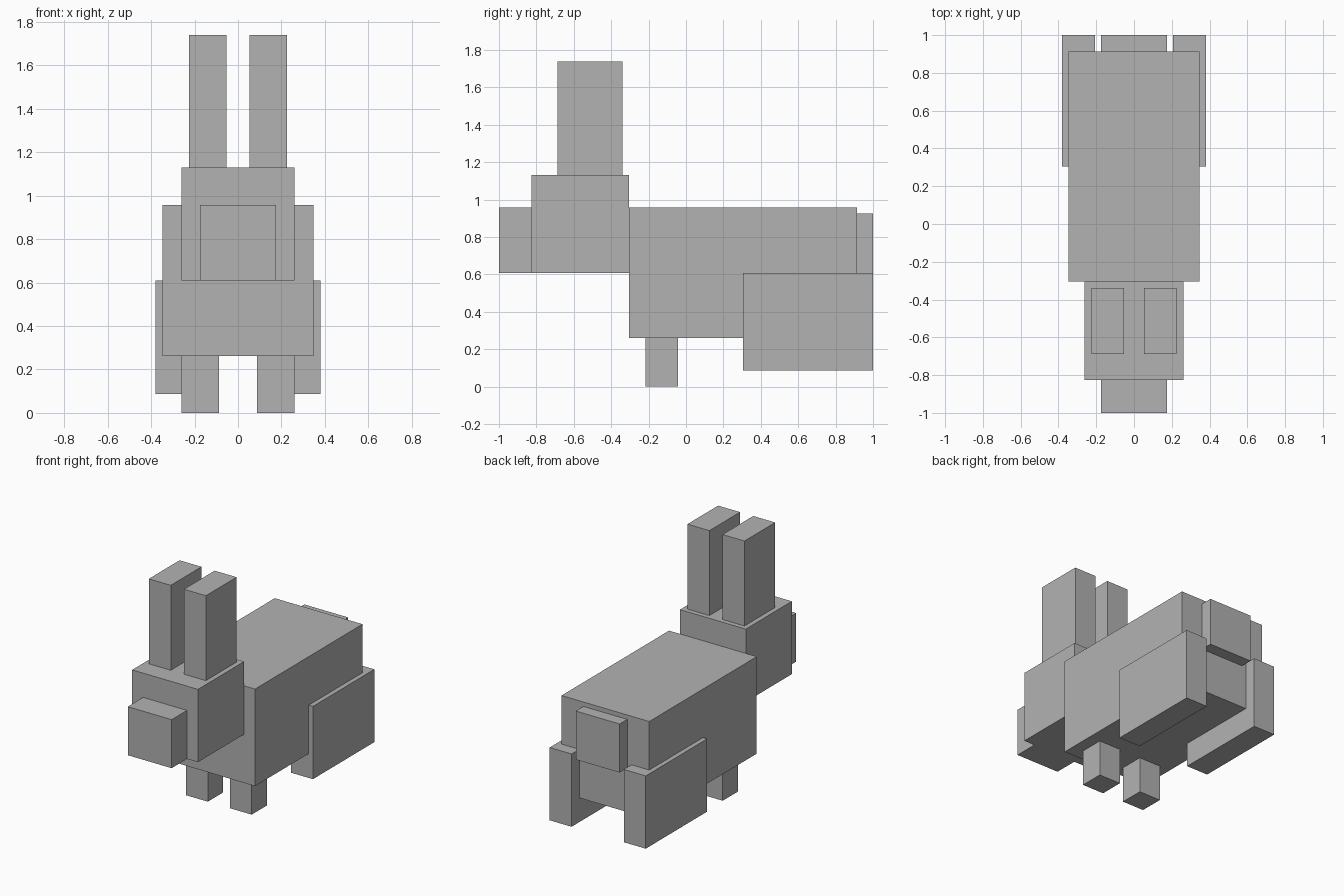
import bpy

if "Cube" in bpy.data.objects:
    bpy.data.objects.remove(bpy.data.objects["Cube"])

U = 2 / 23  # block unit: the model is 23 units long

grey = bpy.data.materials.new("plain grey")
grey.diffuse_color = (0.448, 0.448, 0.448, 1)
grey.use_nodes = True
grey.node_tree.nodes["Principled BSDF"].inputs["Base Color"].default_value = grey.diffuse_color


def box(name, x, y, z):
    """Box from (min, max) ranges; x and z in units, y in units from the nose."""
    ranges = (x, (y[0] - 11.5, y[1] - 11.5), z)
    bpy.ops.mesh.primitive_cube_add(size=1)
    ob = bpy.context.object
    ob.name = name
    for v in ob.data.vertices:
        v.co = [U * (lo if c < 0 else hi) for c, (lo, hi) in zip(v.co, ranges)]
    ob.data.materials.append(grey)
    return ob


def pair(name, x, y, z):
    """Matching left and right boxes."""
    box(name + "_right", x, y, z)
    box(name + "_left", (-x[1], -x[0]), y, z)


# Torso, head and snout
box("body", (-4, 4), (8, 22), (3, 11))
box("head", (-3, 3), (2, 8), (7, 13))
box("snout", (-2, 2), (0, 2), (7, 11))

# Tail, set slightly below the back
box("tail", (-2, 2), (22, 23), (6.64, 10.64))

# Ears, front legs and large hind legs
pair("ear", (0.6, 2.6), (3.6, 7.6), (13, 20))
pair("front_leg", (1, 3), (9, 11), (0, 3))
pair("hind_leg", (2.38, 4.38), (15, 23), (1, 7))
